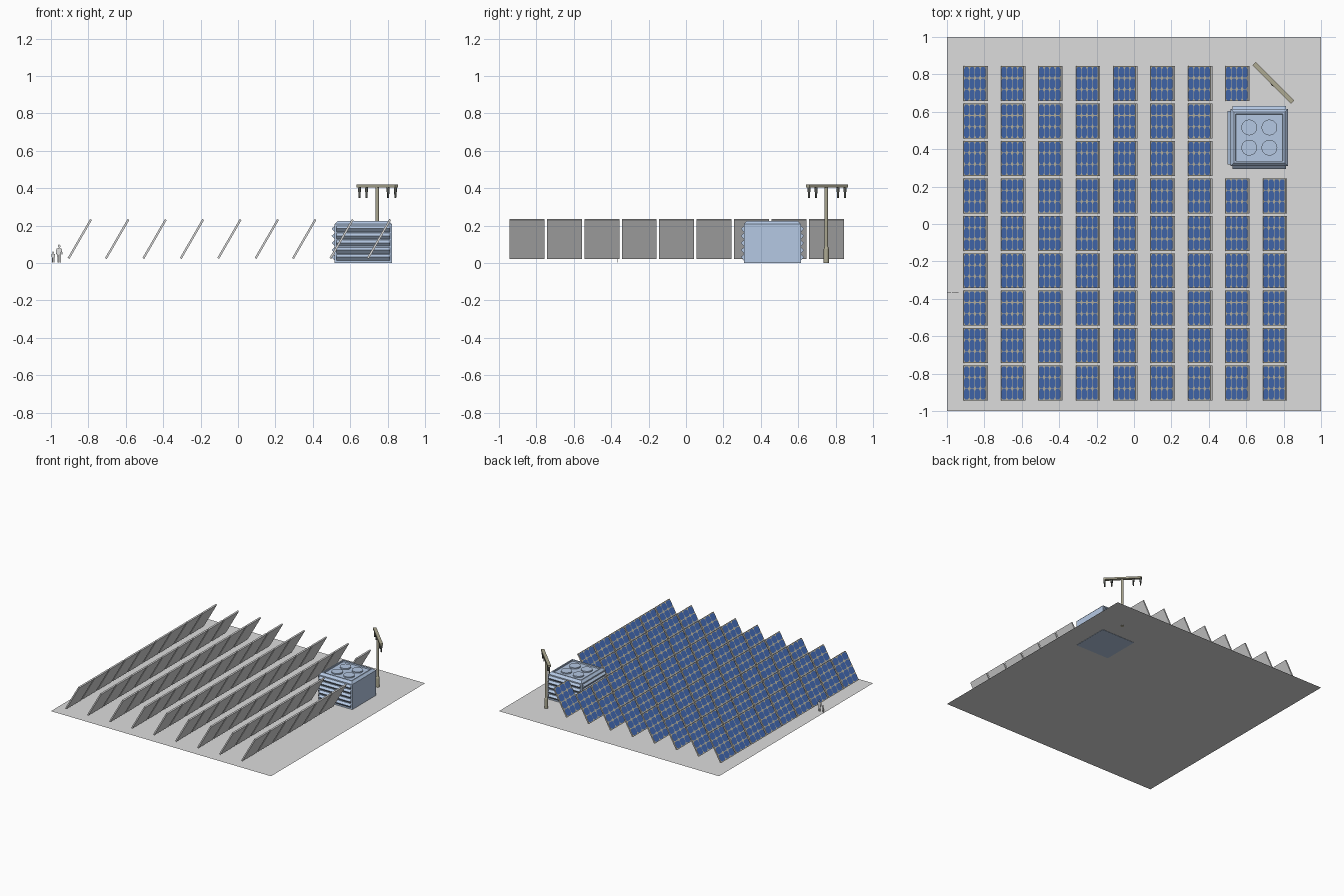
import bpy, bmesh, math
from mathutils import Matrix, Vector

if "Cube" in bpy.data.objects:
    bpy.data.objects.remove(bpy.data.objects["Cube"])


def material(name, rgb):
    m = bpy.data.materials.new(name)
    m.diffuse_color = (*rgb, 1)
    m.use_nodes = True
    m.node_tree.nodes["Principled BSDF"].inputs["Base Color"].default_value = m.diffuse_color
    return m


GROUND = material("ground grey", (0.72, 0.72, 0.72))
FRAME = material("panel grey", (0.69, 0.69, 0.69))
TAN = material("panel warm grey", (0.62, 0.58, 0.46))
POLE = material("pole olive grey", (0.42, 0.40, 0.29))
BLUE = material("cell blue", (0.07, 0.18, 0.56))
STEEL = material("pale steel blue", (0.46, 0.58, 0.77))
DARK = material("dark grey", (0.09, 0.095, 0.085))
FIGURE = material("figure grey", (0.75, 0.75, 0.75))


def finish(name, bm, *mats):
    me = bpy.data.meshes.new(name)
    bm.to_mesh(me)
    bm.free()
    for m in mats:
        me.materials.append(m)
    ob = bpy.data.objects.new(name, me)
    bpy.context.collection.objects.link(ob)
    return ob


def add_box(bm, size, centre=(0, 0, 0)):
    mat = Matrix.Translation(centre) @ Matrix.Diagonal((*size, 1))
    return bmesh.ops.create_cube(bm, size=1, matrix=mat)["verts"]


def add_cone(bm, r1, r2, z1, z2, x=0, y=0, sides=16):
    bmesh.ops.create_cone(bm, cap_ends=True, segments=sides, radius1=r1, radius2=r2,
                          depth=z2 - z1, matrix=Matrix.Translation((x, y, (z1 + z2) / 2)))


def add_prism(bm, points, offset):
    """Extrude a closed loop of 3D points along offset."""
    face = bm.faces.new([bm.verts.new(p) for p in points])
    ext = bmesh.ops.extrude_face_region(bm, geom=[face])["geom"]
    bmesh.ops.translate(bm, vec=offset, verts=[v for v in ext if isinstance(v, bmesh.types.BMVert)])


# Ground sheet, just above the feet of the cabinet and pole
bm = bmesh.new()
bmesh.ops.create_grid(bm, x_segments=1, y_segments=1, size=1, matrix=Matrix.Translation((0, 0, 0.002)))
finish("ground", bm, GROUND)

# One solar panel: slab with a warm front face and 4 x 3 octagonal cells
bm = bmesh.new()
add_box(bm, (0.24, 0.187, 0.011))
bm.normal_update()
for f in bm.faces:
    f.material_index = 1 if f.normal.z > 0.5 else 0
U, V, C = 0.0265, 0.0285, 0.011
octagon = [(U, C - V), (U, V - C), (U - C, V), (C - U, V),
           (-U, V - C), (-U, C - V), (C - U, -V), (U - C, -V)]
for i in range(4):
    for j in range(3):
        u, v = (i - 1.5) * 0.0585, (j - 1) * 0.0605
        cell = bm.faces.new([bm.verts.new((u + a, v + b, 0.006)) for a, b in octagon])
        cell.material_index = 2
panel = finish("solar_panel", bm, FRAME, TAN, BLUE)
panel_mesh = panel.data
bpy.data.objects.remove(panel)

# Panel field, leaving room for the cabinet and pole in one corner
for col in range(9):
    for row in range(9):
        if (col == 7 and row in (6, 7)) or (col == 8 and row >= 6):
            continue
        ob = bpy.data.objects.new("solar_panel", panel_mesh)
        ob.location = (-0.846 + 0.2 * col, -0.85 + 0.2 * row, 0.129)
        ob.rotation_euler.y = math.radians(-60)
        bpy.context.collection.objects.link(ob)

# Cabinet body with chamfered top and recessed roof
CX, CY, HALF, TOP = 0.67, 0.462, 0.153, 0.225
bm = bmesh.new()
add_box(bm, (2 * HALF, 2 * HALF, TOP), (CX, CY, TOP / 2))
top_edges = [e for e in bm.edges if all(v.co.z > TOP - 0.001 for v in e.verts)]
bmesh.ops.bevel(bm, geom=top_edges, offset=0.017, segments=1, affect='EDGES')
bm.normal_update()
roof = max(bm.faces, key=lambda f: f.calc_center_median().z)
bmesh.ops.inset_region(bm, faces=[roof], thickness=0.014)
bmesh.ops.inset_region(bm, faces=[roof], thickness=0.002, depth=-0.01)
finish("cabinet", bm, STEEL)

# Roof fans: low round housings
bm = bmesh.new()
for sx in (-1, 1):
    for sy in (-1, 1):
        add_cone(bm, 0.042, 0.042, TOP - 0.012, TOP, CX + sx * 0.054, CY + sy * 0.054, 32)
finish("roof_fans", bm, STEEL)

# Sawtooth louvres on the front, left and back of the cabinet
bm = bmesh.new()
for turn in (0, -90, 180):
    rot = Matrix.Translation((CX, CY, 0)) @ Matrix.Rotation(math.radians(turn), 4, 'Z')
    for k in range(5):
        z = 0.012 + 0.038 * k
        tooth = [(-0.143, -HALF + 0.002, z), (-0.143, -HALF - 0.016, z + 0.02),
                 (-0.143, -HALF + 0.002, z + 0.036)]
        add_prism(bm, [rot @ Vector(p) for p in tooth], rot.to_3x3() @ Vector((0.286, 0, 0)))
bmesh.ops.recalc_face_normals(bm, faces=bm.faces)
finish("louvres", bm, STEEL)

# Utility pole with thicker foot
PX, PY = 0.745, 0.75
bm = bmesh.new()
add_cone(bm, 0.014, 0.014, 0, 0.075, PX, PY)
add_cone(bm, 0.014, 0.009, 0.075, 0.09, PX, PY)
add_cone(bm, 0.009, 0.009, 0.09, 0.41, PX, PY)
pole = finish("pole", bm, POLE)
for p in pole.data.polygons:
    p.use_smooth = abs(p.normal.z) < 0.3

# Diagonal crossarm
bm = bmesh.new()
add_box(bm, (0.29, 0.025, 0.014))
arm = finish("crossarm", bm, POLE)
arm.location = (PX, PY + 0.004, 0.412)
arm.rotation_euler.z = math.radians(-45)

# Hanging insulators
bm = bmesh.new()
for d in (-0.096, -0.058, 0.058, 0.096):
    add_cone(bm, 0.008, 0.008, 0.38, 0.406, PX + d, PY + 0.004 - d, 12)
    add_cone(bm, 0.005, 0.006, 0.347, 0.38, PX + d, PY + 0.004 - d, 12)
finish("insulators", bm, DARK)

# Flat cut-out figures for scale
half = [(0.04, 0.80), (0.12, 0.79), (0.16, 0.75), (0.175, 0.45), (0.14, 0.44), (0.115, 0.66),
        (0.11, 0.45), (0.10, 0), (0.025, 0), (0.012, 0.42)]
outline = half + [(-x, z) for x, z in reversed(half)]
head = [(0.07 * math.cos(a * math.pi / 5), 0.91 + 0.09 * math.sin(a * math.pi / 5)) for a in range(10)]
for name, x0, height in (("adult_figure", -0.956, 0.097), ("child_figure", -0.988, 0.06)):
    bm = bmesh.new()
    for loop in (outline, head):
        add_prism(bm, [(x0 + x * height, -0.369, 0.002 + z * height) for x, z in loop], (0, 0.002, 0))
    bmesh.ops.recalc_face_normals(bm, faces=bm.faces)
    finish(name, bm, FIGURE)
